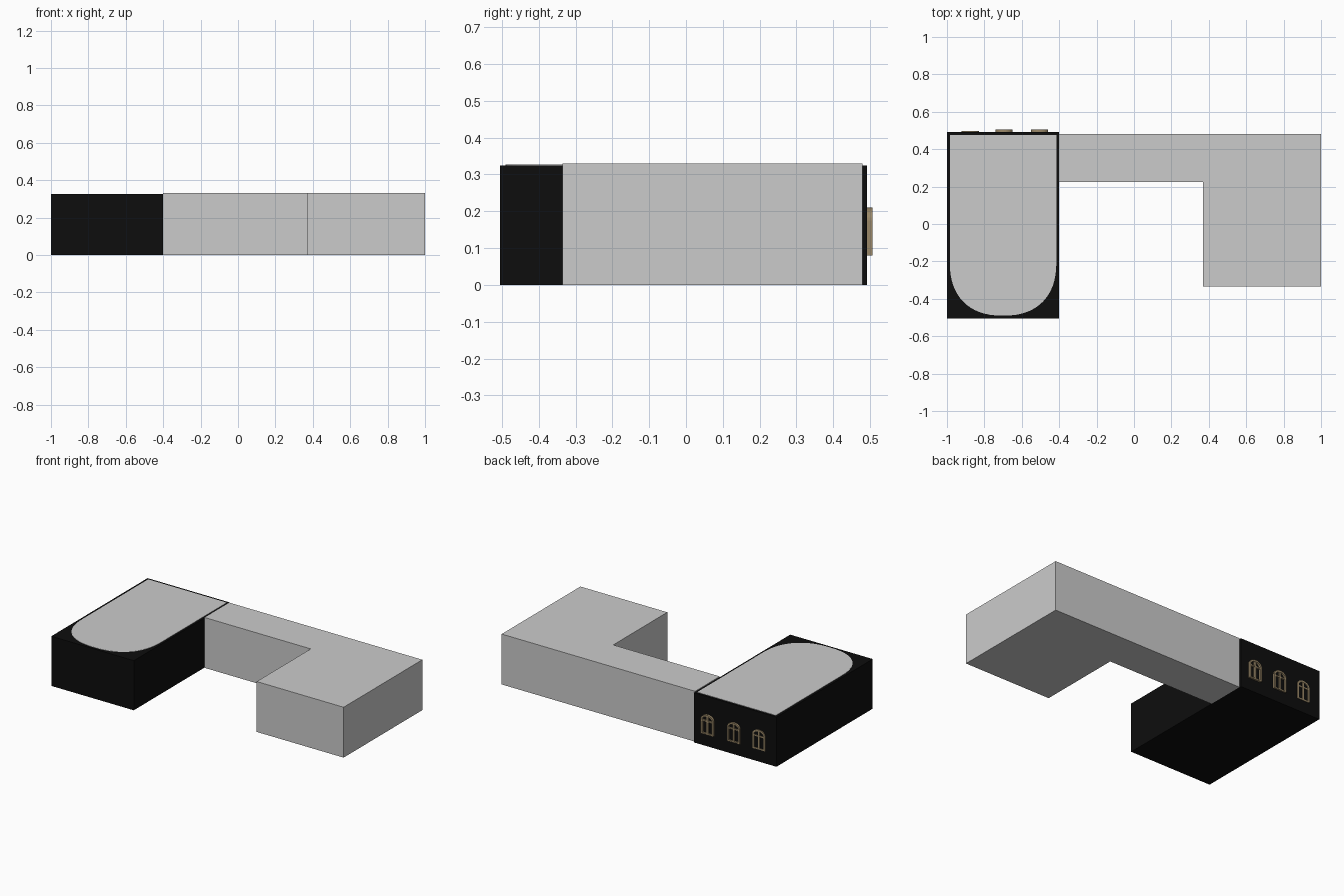
import bpy, bmesh, math

if "Cube" in bpy.data.objects:
    bpy.data.objects.remove(bpy.data.objects["Cube"])


def material(name, rgb):
    m = bpy.data.materials.new(name)
    m.diffuse_color = (*rgb, 1)
    m.use_nodes = True
    m.node_tree.nodes["Principled BSDF"].inputs["Base Color"].default_value = m.diffuse_color
    return m


black = material("black", (0.004, 0.004, 0.004))
tan = material("tan", (0.33, 0.25, 0.14))


def finish(name, bm, mat=None):
    bmesh.ops.recalc_face_normals(bm, faces=bm.faces[:])
    me = bpy.data.meshes.new(name)
    bm.to_mesh(me)
    bm.free()
    ob = bpy.data.objects.new(name, me)
    bpy.context.collection.objects.link(ob)
    if mat:
        me.materials.append(mat)
    return ob


def add_prism(bm, pts, vec):
    """Extrude a closed outline of 3D points along vec."""
    face = bm.faces.new([bm.verts.new(p) for p in pts])
    out = bmesh.ops.extrude_face_region(bm, geom=[face])
    bmesh.ops.translate(bm, vec=vec, verts=[v for v in out["geom"]
                                            if isinstance(v, bmesh.types.BMVert)])
    if face.is_valid is False or not face.link_loops if hasattr(face, "link_loops") else False:
        return
    bm.normal_update()


def add_box(bm, x0, x1, y0, y1, z0, z1):
    v = bmesh.ops.create_cube(bm, size=1)["verts"]
    for p in v:
        p.co = (x1 if p.co.x > 0 else x0,
                y1 if p.co.y > 0 else y0,
                z1 if p.co.z > 0 else z0)


def box(name, dims, mat=None):
    bm = bmesh.new()
    add_box(bm, *dims)
    return finish(name, bm, mat)


# Main masses of the building
box("left_wing", (-1, -0.402, -0.505, 0.492, 0, 0.325), black)
box("connecting_wing", (-0.402, 0.37, 0.225, 0.48, 0, 0.33))
box("right_wing", (0.37, 1, -0.335, 0.48, 0, 0.33))

# Roof panel with a rounded front end, set into the left wing
cx, cy, a, b = -0.70, -0.20, 0.285, 0.29
outline = [(cx + a, 0.477, 0.315), (cx - a, 0.477, 0.315)]
for i in range(33):
    t = math.pi * i / 32
    c, s = -math.cos(t), max(0.0, math.sin(t))
    outline.append((cx + a * math.copysign(abs(c) ** 0.85, c),
                    cy - b * s ** 0.85, 0.315))
bm = bmesh.new()
add_prism(bm, outline, (0, 0, 0.012))
finish("rounded_roof_panel", bm)


def arch(r, x, y, z0, zs, rise, n=14):
    """Outline of an arched opening: legs from z0 to zs, then the arc."""
    pts = [(x - r, y, z0)]
    for i in range(n + 1):
        t = math.pi * i / n
        pts.append((x - r * math.cos(t), y, zs + rise * math.sin(t)))
    return pts + [(x + r, y, z0)]


def window(name, x, y):
    """Arched frame with a sill, mullion and transom, facing +y."""
    bm = bmesh.new()
    z0, zs, back = 0.08, 0.175, 0.485
    rings = []
    for yy in (back, y):
        for r, rise in ((0.046, 0.035), (0.035, 0.024)):
            rings.append([bm.verts.new(p) for p in arch(r, x, yy, z0, zs, rise)])
    bo, bi, fo, fi = rings
    for p, q in ((fo, fi), (bi, bo), (bo, fo), (fi, bi)):
        for k in range(len(p) - 1):
            bm.faces.new((p[k], p[k + 1], q[k + 1], q[k]))
    for k in (0, -1):
        bm.faces.new((bo[k], bi[k], fi[k], fo[k]))
    inner = y - 0.002
    add_box(bm, x - 0.035, x + 0.035, back, inner, z0, z0 + 0.009)
    add_box(bm, x - 0.006, x + 0.006, back, inner, z0, zs + 0.025)
    add_box(bm, x - 0.035, x + 0.035, back, inner, zs - 0.012, zs - 0.003)
    return finish(name, bm, tan)


# Three windows on the back wall, standing out by different amounts
for i, (x, y) in enumerate([(-0.875, 0.497), (-0.695, 0.504), (-0.505, 0.506)]):
    window(f"arched_window_{i + 1}", x, y)
